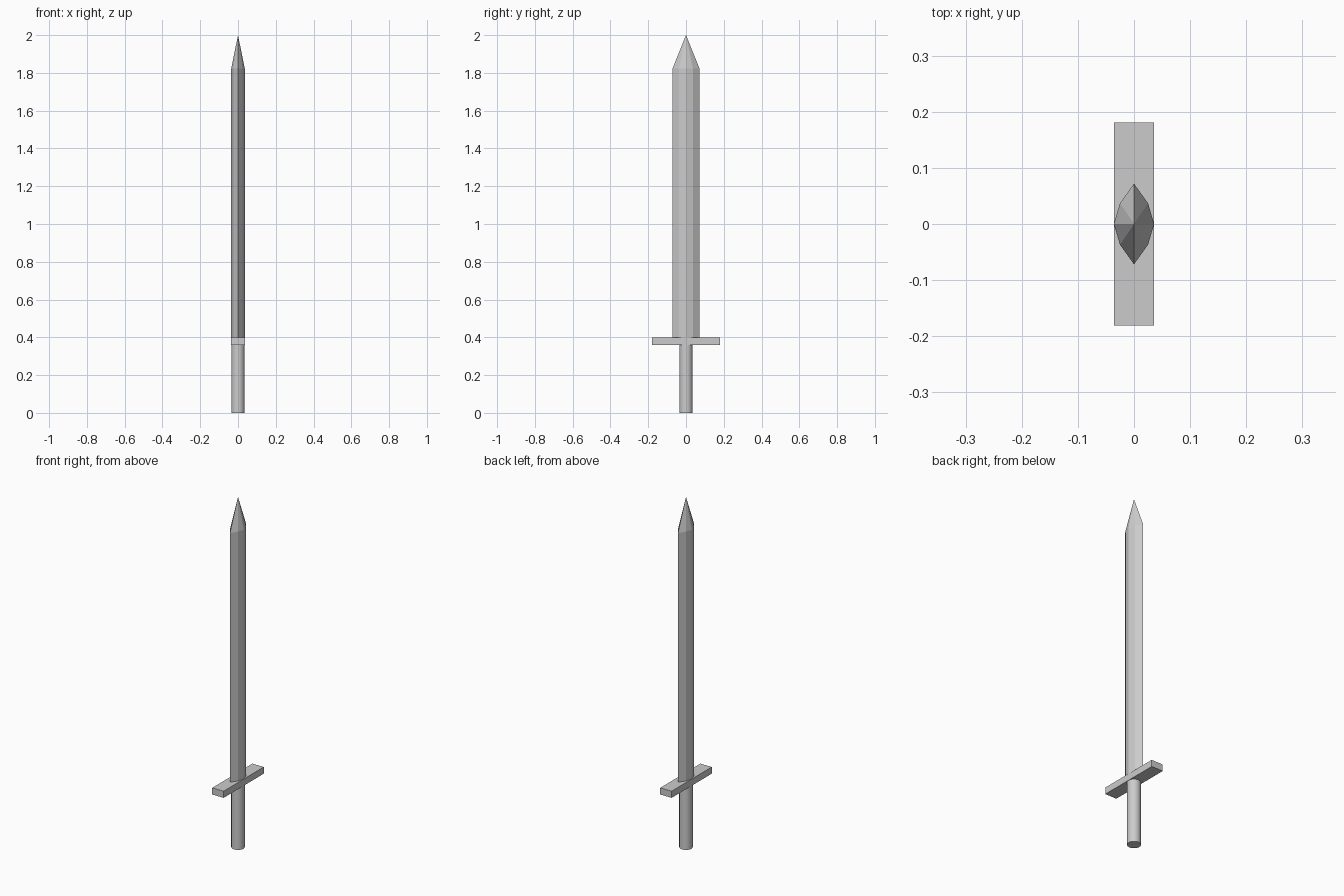
import bpy, bmesh

if "Cube" in bpy.data.objects:
    bpy.data.objects.remove(bpy.data.objects["Cube"])

def make_object(name, bm):
    bmesh.ops.recalc_face_normals(bm, faces=bm.faces[:])
    mesh = bpy.data.meshes.new(name)
    bm.to_mesh(mesh)
    bm.free()
    obj = bpy.data.objects.new(name, mesh)
    bpy.context.collection.objects.link(obj)
    return obj

GUARD_BOTTOM, GUARD_TOP = 0.36, 0.398
SHOULDER, TIP = 1.822, 2.0

# Blade: eight-sided section extruded to the shoulder, then drawn to a point
section = [(0.036, 0), (0.025, 0.037), (0, 0.072), (-0.025, 0.037),
           (-0.036, 0), (-0.025, -0.037), (0, -0.072), (0.025, -0.037)]
bm = bmesh.new()
lower = [bm.verts.new((x, y, GUARD_TOP)) for x, y in section]
upper = [bm.verts.new((x, y, SHOULDER)) for x, y in section]
point = bm.verts.new((0, 0, TIP))
bm.faces.new(lower[::-1])
for i in range(len(section)):
    j = (i + 1) % len(section)
    bm.faces.new((lower[i], lower[j], upper[j], upper[i]))
    bm.faces.new((upper[i], upper[j], point))
make_object("blade", bm)

# Crossguard: flat bar along y
bm = bmesh.new()
bmesh.ops.create_cube(bm, size=1)
bmesh.ops.scale(bm, vec=(0.072, 0.362, GUARD_TOP - GUARD_BOTTOM), verts=bm.verts[:])
bmesh.ops.translate(bm, vec=(0, 0, (GUARD_TOP + GUARD_BOTTOM) / 2), verts=bm.verts[:])
make_object("crossguard", bm)

# Grip: round handle
bpy.ops.mesh.primitive_cylinder_add(vertices=32, radius=0.035, depth=GUARD_BOTTOM,
                                    location=(0, 0, GUARD_BOTTOM / 2))
bpy.context.object.name = "grip"
bpy.ops.object.shade_smooth_by_angle()
